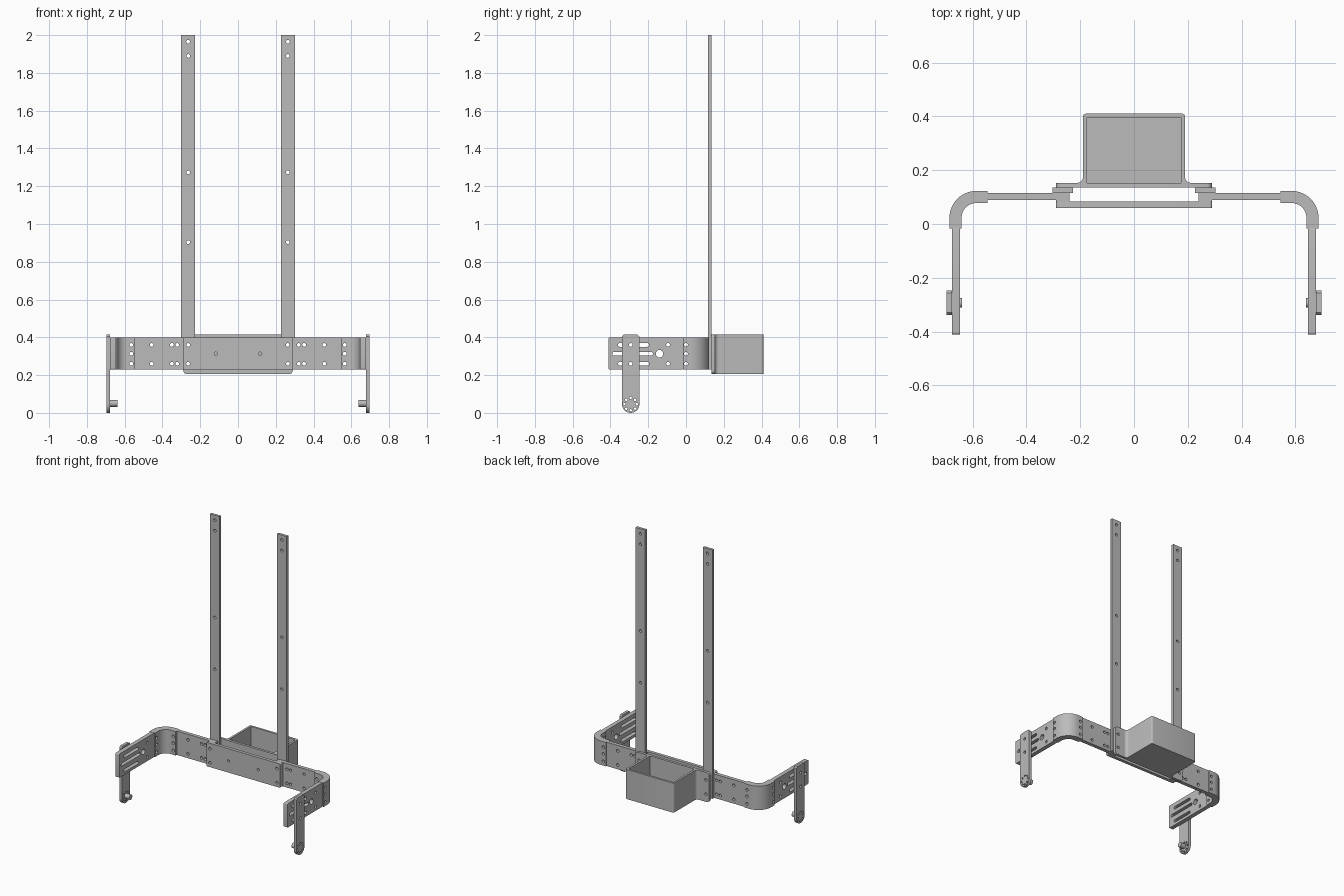
import bpy, bmesh, math
from mathutils import Matrix

if "Cube" in bpy.data.objects:
    bpy.data.objects.remove(bpy.data.objects["Cube"])

grey = bpy.data.materials.new("metal_grey")
grey.diffuse_color = (0.5, 0.5, 0.5, 1)
grey.use_nodes = True
grey.node_tree.nodes["Principled BSDF"].inputs["Base Color"].default_value = grey.diffuse_color

# Local plate axes (u, v, normal) for each working plane
FRONT = Matrix(((1, 0, 0), (0, 0, -1), (0, 1, 0))).to_4x4()   # u=x, v=z, normal=-y
SIDE = Matrix(((0, 0, 1), (1, 0, 0), (0, 1, 0))).to_4x4()     # u=y, v=z, normal=x
PLAN = Matrix.Identity(4)                                     # u=x, v=y, normal=z


def arc(cx, cy, r, a0, a1, n=8):
    return [(cx + r * math.cos(math.radians(a0 + (a1 - a0) * i / n)),
             cy + r * math.sin(math.radians(a0 + (a1 - a0) * i / n))) for i in range(n + 1)]


def circle(cx, cy, r=0.01, n=16):
    return arc(cx, cy, r, 0, 360, n)[:-1]


def rect(u0, u1, v0, v1, r=0.0):
    if r == 0:
        return [(u0, v0), (u1, v0), (u1, v1), (u0, v1)]
    return (arc(u0 + r, v0 + r, r, 180, 270, 5) + arc(u1 - r, v0 + r, r, 270, 360, 5)
            + arc(u1 - r, v1 - r, r, 0, 90, 5) + arc(u0 + r, v1 - r, r, 90, 180, 5))


def slot(u0, u1, v, r=0.01):
    return arc(u0 + r, v, r, 90, 270) + arc(u1 - r, v, r, -90, 90)


def finish(ob):
    bpy.ops.object.select_all(action='DESELECT')
    ob.select_set(True)
    bpy.context.view_layer.objects.active = ob
    bpy.ops.object.shade_smooth_by_angle(angle=math.radians(35))


def plate(name, plane, lo, hi, outline, holes=()):
    """Flat part cut from an outline with holes, between two offsets along the plane's axis."""
    cu = bpy.data.curves.new(name, 'CURVE')
    cu.dimensions = '2D'
    cu.fill_mode = 'BOTH'
    cu.extrude = (hi - lo) / 2
    for pts in [outline, *holes]:
        sp = cu.splines.new('POLY')
        sp.points.add(len(pts) - 1)
        for p, (u, v) in zip(sp.points, pts):
            p.co = (u, v, 0, 1)
        sp.use_cyclic_u = True
    tmp = bpy.data.objects.new(name, cu)
    bpy.context.collection.objects.link(tmp)
    me = bpy.data.meshes.new_from_object(tmp.evaluated_get(bpy.context.evaluated_depsgraph_get()))
    bpy.data.objects.remove(tmp)
    bpy.data.curves.remove(cu)
    bm = bmesh.new()
    bm.from_mesh(me)
    bmesh.ops.remove_doubles(bm, verts=bm.verts, dist=1e-5)
    bm.transform(plane)
    axis = plane.to_3x3() @ Matrix.Identity(3).col[2]
    mid = (lo + hi) / 2
    bm.transform(Matrix.Translation([abs(a) * mid for a in axis]))
    bmesh.ops.recalc_face_normals(bm, faces=bm.faces)
    bm.to_mesh(me)
    bm.free()
    me.name = name
    me.materials.clear()
    me.materials.append(grey)
    ob = bpy.data.objects.new(name, me)
    bpy.context.collection.objects.link(ob)
    finish(ob)
    return ob


def cut(ob, cutters):
    for c in cutters:
        m = ob.modifiers.new("hole", 'BOOLEAN')
        m.operation = 'DIFFERENCE'
        m.solver = 'EXACT'
        m.object = c
        bpy.context.view_layer.objects.active = ob
        bpy.ops.object.modifier_apply(modifier=m.name)
        bpy.data.objects.remove(c)
    finish(ob)


Z0, Z1 = 0.23, 0.40          # height band of the belt
ROWS = (0.26, 0.36)          # bolt rows
XB = 0.264                   # bolt column shared by the stacked plates
stack = [circle(s * XB, z) for s in (-1, 1) for z in ROWS]

# Front panel and box mounting flange
plate("front_panel", FRONT, 0.06, 0.083, rect(-0.29, 0.29, Z0, Z1, 0.008),
      stack + [circle(s * 0.117, 0.313, 0.009) for s in (-1, 1)])
plate("box_flange", FRONT, 0.135, 0.153, rect(-0.29, 0.29, 0.205, 0.415, 0.02), stack)

# Open box: U-shaped walls with flared roots, and a floor
half = (arc(0.21, 0.173, 0.02, 270, 180, 6) + arc(0.178, 0.398, 0.012, 0, 90, 5))
inner = [(0.175, 0.395), (0.175, 0.153)]
walls = half + [(-x, y) for x, y in reversed(half)]
walls += [(-x, y) for x, y in reversed(inner)] + inner
plate("box_walls", PLAN, 0.205, 0.415, walls)
plate("box_floor", PLAN, 0.205, 0.22, rect(-0.176, 0.176, 0.15, 0.396))

for s, side in ((-1, "left"), (1, "right")):
    def span(a, b):
        return sorted((s * a, s * b))

    # Tall upright strip
    plate(side + "_upright", FRONT, 0.116, 0.135, rect(*span(0.227, 0.302), Z0, 2.0),
          [circle(s * XB, z) for z in (*ROWS, 0.904, 1.273, 1.89, 1.965)])
    # Spacer block and rear arm plate
    plate(side + "_spacer", FRONT, 0.083, 0.09, rect(*span(0.24, 0.29), Z0, Z1),
          [circle(s * XB, z) for z in ROWS])
    plate(side + "_arm", FRONT, 0.09, 0.116, rect(*span(0.24, 0.548), Z0, Z1),
          [circle(s * x, z) for x in (XB, 0.322, 0.35, 0.457) for z in ROWS])

    # Thick rounded elbow with three bolts on each leg
    prof = ([(0.545, 0.123)] + arc(0.585, 0.022, 0.101, 90, 0, 14) + [(0.686, -0.017), (0.641, -0.017)]
            + arc(0.585, 0.022, 0.056, 0, 90, 14) + [(0.545, 0.078)])
    elbow = plate(side + "_elbow", PLAN, Z0, Z1, [(s * x, y) for x, y in prof])
    cutters = []
    for z in (0.26, 0.313, 0.36):
        cutters.append(plate("cutter", FRONT, 0.06, 0.14, circle(s * 0.565, z)))
        cutters.append(plate("cutter", SIDE, *span(0.62, 0.70), circle(0.0, z)))
    cut(elbow, cutters)

    # Slotted side plate
    plate(side + "_side_plate", SIDE, *span(0.647, 0.677), rect(-0.41, -0.015, Z0, Z1, 0.006),
          [slot(-0.36, -0.195, z) for z in ROWS] + [slot(-0.39, -0.175, 0.313)]
          + [circle(-0.14, 0.313, 0.02)] + [circle(-0.095, z) for z in ROWS])

    # Hanging leg with rounded foot and ring of holes
    yc, zc = -0.293, 0.046
    outline = (arc(yc, zc, 0.046, 180, 360, 20)
               + [(yc + 0.046, 0.405), (yc + 0.036, 0.415), (yc - 0.036, 0.415), (yc - 0.046, 0.405)])
    ring = [circle(*p, 0.007, 10) for p in circle(yc, zc, 0.033, 8)]
    plate(side + "_leg", SIDE, *span(0.677, 0.697), outline,
          ring + [circle(yc, z) for z in ROWS])
    # Foot hub facing inward
    plate(side + "_hub", SIDE, *span(0.639, 0.678), circle(yc, 0.05, 0.018, 20))
